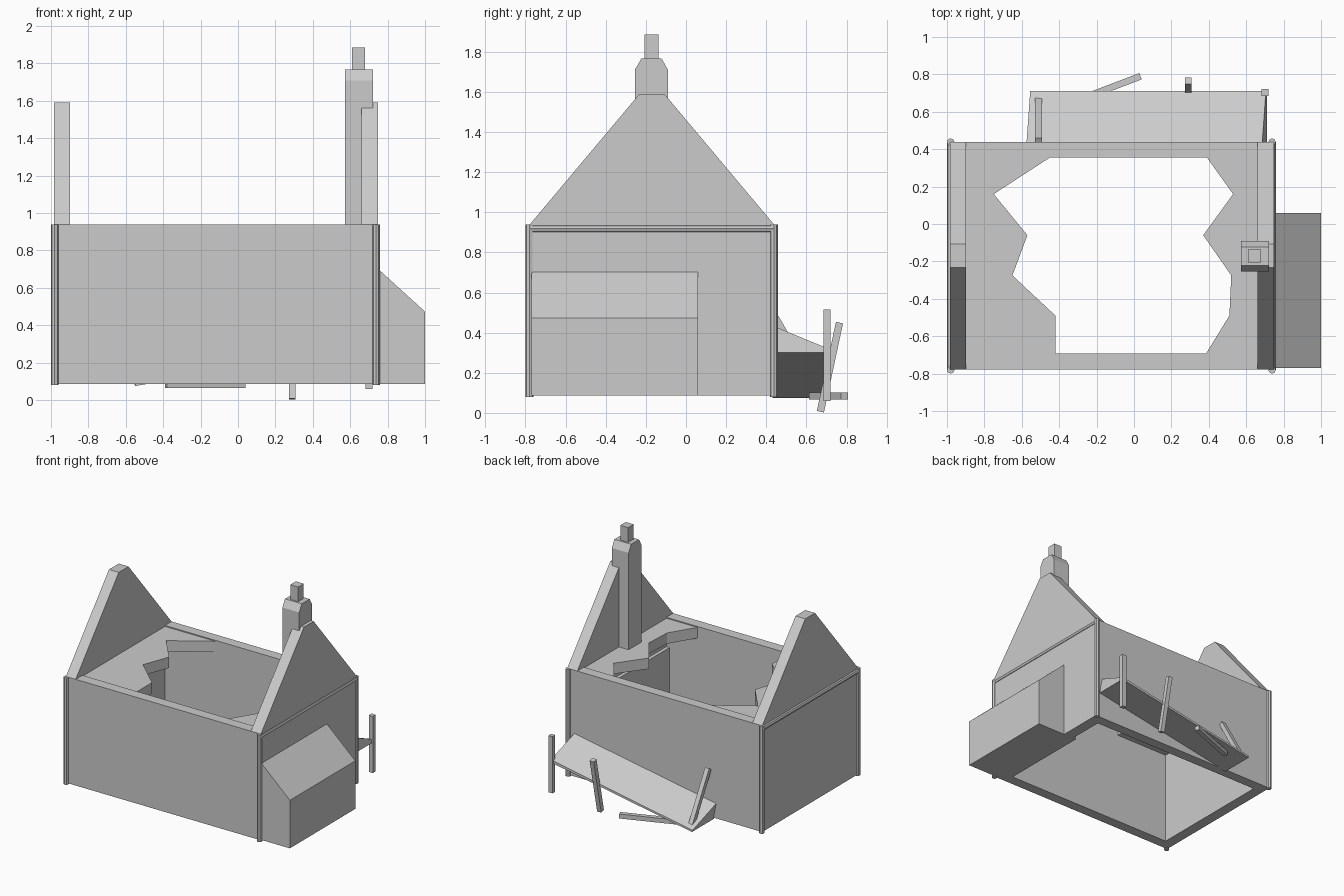
import bpy, bmesh
from mathutils import Vector

if "Cube" in bpy.data.objects:
    bpy.data.objects.remove(bpy.data.objects["Cube"])


def make(name, rings):
    """Solid lofted between two matching end polygons."""
    a, b = rings
    bm = bmesh.new()
    va = [bm.verts.new(p) for p in a]
    vb = [bm.verts.new(p) for p in b]
    bm.faces.new(va)
    bm.faces.new(vb)
    n = len(a)
    for i in range(n):
        j = (i + 1) % n
        bm.faces.new((va[i], va[j], vb[j], vb[i]))
    bmesh.ops.recalc_face_normals(bm, faces=bm.faces)
    me = bpy.data.meshes.new(name)
    bm.to_mesh(me)
    bm.free()
    ob = bpy.data.objects.new(name, me)
    bpy.context.collection.objects.link(ob)
    return ob


def prism(name, axis, profile, lo, hi):
    """Extrude a 2D profile along x, y or z."""
    place = {'x': lambda p, t: (t, p[0], p[1]),
             'y': lambda p, t: (p[0], t, p[1]),
             'z': lambda p, t: (p[0], p[1], t)}[axis]
    return make(name, [[place(p, t) for p in profile] for t in (lo, hi)])


def box(name, x, y, z):
    return prism(name, 'z', [(x[0], y[0]), (x[1], y[0]), (x[1], y[1]), (x[0], y[1])], *z)


def rod(name, p, q, radius, sides):
    """Cylinder between two points."""
    p, q = Vector(p), Vector(q)
    d = q - p
    bpy.ops.mesh.primitive_cylinder_add(vertices=sides, radius=radius, depth=d.length,
                                        location=(p + q) / 2,
                                        rotation=d.to_track_quat('Z', 'Y').to_euler())
    bpy.context.object.name = name


def plank(name, p, q, side=Vector((1, 0, 0)), w=0.018):
    """Square bar between two points."""
    p, q = Vector(p), Vector(q)
    u = side.normalized() * w
    v = (q - p).cross(side).normalized() * w
    make(name, [[c + u + v, c - u + v, c - u - v, c + u - v] for c in (p, q)])


BASE, TOP = 0.087, 0.94

# Gabled side walls
gable = [(-0.778, BASE), (0.438, BASE), (0.438, TOP), (-0.108, 1.59), (-0.232, 1.59), (-0.778, TOP)]
prism("left_gable_wall", 'x', gable, -0.984, -0.897)
prism("right_gable_wall", 'x', gable, 0.659, 0.748)

# Front and back walls
box("front_wall", (-0.897, 0.659), (-0.778, -0.693), (BASE, TOP))
box("back_wall", (-0.897, 0.659), (0.355, 0.438), (BASE, TOP))

# Broken upper floor
left_edge = [(-0.45, 0.355), (-0.75, 0.16), (-0.57, -0.06), (-0.65, -0.275), (-0.42, -0.49), (-0.42, -0.693)]
right_edge = [(0.39, 0.355), (0.53, 0.16), (0.37, -0.06), (0.52, -0.275), (0.51, -0.49), (0.385, -0.693)]
prism("left_floor", 'z', left_edge + [(-0.897, -0.693), (-0.897, 0.355)], 0.845, 0.932)
prism("right_floor", 'z', right_edge + [(0.659, -0.693), (0.659, 0.355)], 0.845, 0.932)

# Corner posts and side rails
for side, x in (("left", -0.98), ("right", 0.738)):
    for end, y in (("front", -0.78), ("back", 0.438)):
        rod(f"{end}_{side}_post", (x, y, 0.08), (x, y, TOP), 0.02, 8)
    rod(f"{side}_rail", (x, -0.78, 0.918), (x, 0.438, 0.918), 0.02, 8)

# Chimney with shouldered top and flue
stack = [(-0.255, 0.92), (-0.09, 0.92), (-0.09, 1.71), (-0.122, 1.767), (-0.222, 1.767), (-0.255, 1.71)]
prism("chimney", 'x', stack, 0.573, 0.722)
box("chimney_flue", (0.61, 0.68), (-0.207, -0.137), (1.76, 1.885))

# Lean-to shed
prism("side_shed", 'y', [(0.63, BASE), (1.0, BASE), (1.0, 0.473), (0.745, 0.705), (0.63, 0.705)], -0.77, 0.06)

# Collapsed porch roof
make("porch_roof", [
    [(-0.575, 0.43, 0.21), (-0.55, 0.43, 0.075), (-0.55, 0.71, 0.075), (-0.555, 0.71, 0.09)],
    [(0.685, 0.43, 0.435), (0.71, 0.43, 0.30), (0.71, 0.71, 0.30), (0.705, 0.71, 0.32)]])

# Porch posts, standing, leaning and fallen
plank("porch_post_standing", (0.70, 0.703, 0.06), (0.70, 0.703, 0.515))
plank("porch_post_leaning", (0.29, 0.67, 0.006), (0.29, 0.765, 0.45))
plank("porch_post_slanted", (-0.51, 0.66, 0.10), (-0.51, 0.445, 0.475))
plank("porch_post_fallen", (-0.385, 0.63, 0.084), (0.035, 0.79, 0.084), Vector((0, 0, 1)))
